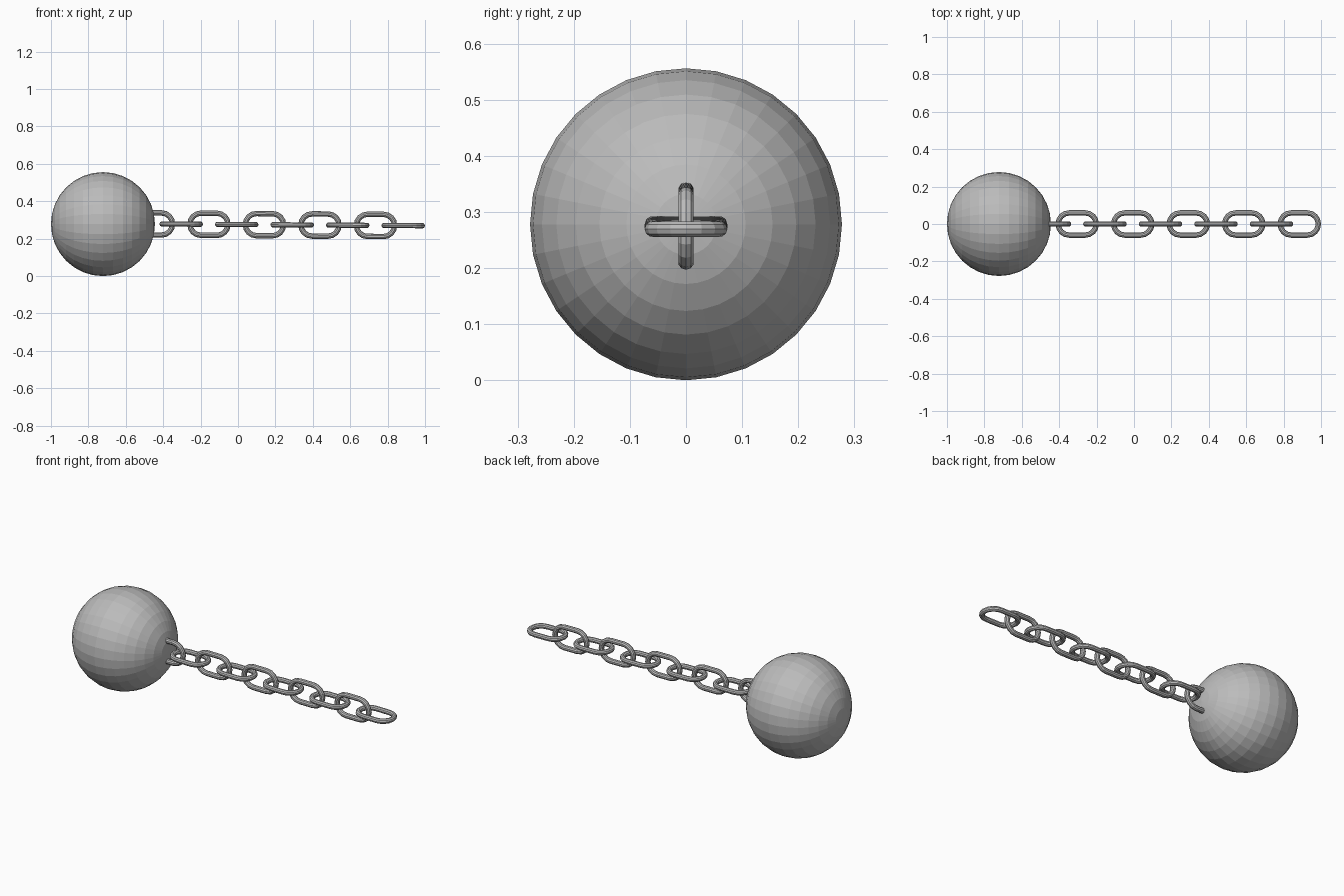
import bpy, bmesh
from math import pi, sin, cos, atan2
from mathutils import Matrix, Vector

if "Cube" in bpy.data.objects:
    bpy.data.objects.remove(bpy.data.objects["Cube"])

iron = bpy.data.materials.new("iron grey")
iron.diffuse_color = (0.5, 0.5, 0.5, 1)
iron.use_nodes = True
iron.node_tree.nodes["Principled BSDF"].inputs["Base Color"].default_value = iron.diffuse_color

def finish(bm, name):
    bmesh.ops.recalc_face_normals(bm, faces=bm.faces)
    me = bpy.data.meshes.new(name)
    bm.to_mesh(me)
    bm.free()
    me.materials.append(iron)
    ob = bpy.data.objects.new(name, me)
    bpy.context.collection.objects.link(ob)
    return ob

# Heavy ball: faceted sphere with its poles along x
R = 0.278
bm = bmesh.new()
bmesh.ops.create_uvsphere(bm, u_segments=32, v_segments=16, radius=R)
bmesh.ops.transform(bm, matrix=Matrix.Translation((-1 + R, 0, R)) @ Matrix.Rotation(pi / 2, 4, 'Y'),
                    verts=bm.verts)
finish(bm, "ball")

# Chain link: round wire swept along a stadium-shaped loop
WIRE, BEND, HALF = 0.0145, 0.0592, 0.0428
END_STEPS, SIDES = 8, 10

def link(name, x, z, roll, pitch):
    bm = bmesh.new()
    rings = []
    for side in (0, 1):
        for i in range(END_STEPS + 1):
            a = -pi / 2 + side * pi + pi * i / END_STEPS
            out = Vector((cos(a), sin(a), 0))
            c = out * BEND + Vector((HALF if side == 0 else -HALF, 0, 0))
            rings.append([bm.verts.new(c + out * WIRE * cos(2 * pi * j / SIDES)
                          + Vector((0, 0, WIRE * sin(2 * pi * j / SIDES)))) for j in range(SIDES)])
    for k, r in enumerate(rings):
        n = rings[(k + 1) % len(rings)]
        for j in range(SIDES):
            m = (j + 1) % SIDES
            bm.faces.new((r[j], n[j], n[m], r[m]))
    mat = Matrix.Translation((x, 0, z)) @ Matrix.Rotation(pitch, 4, 'Y') @ Matrix.Rotation(roll, 4, 'X')
    bmesh.ops.transform(bm, matrix=mat, verts=bm.verts)
    finish(bm, name)

# Ten links, alternately upright and flat, sagging slightly away from the ball
COUNT, LAST_X, STEP = 10, 0.8835, 0.1484
Z0, Z1 = 0.279, 0.270
slope = atan2(Z0 - Z1, STEP * (COUNT - 1))
for i in range(COUNT):
    t = i / (COUNT - 1)
    link(f"chain_link_{i + 1}", LAST_X - STEP * (COUNT - 1 - i), Z0 + (Z1 - Z0) * t,
         pi / 2 if i % 2 == 0 else 0, slope)
